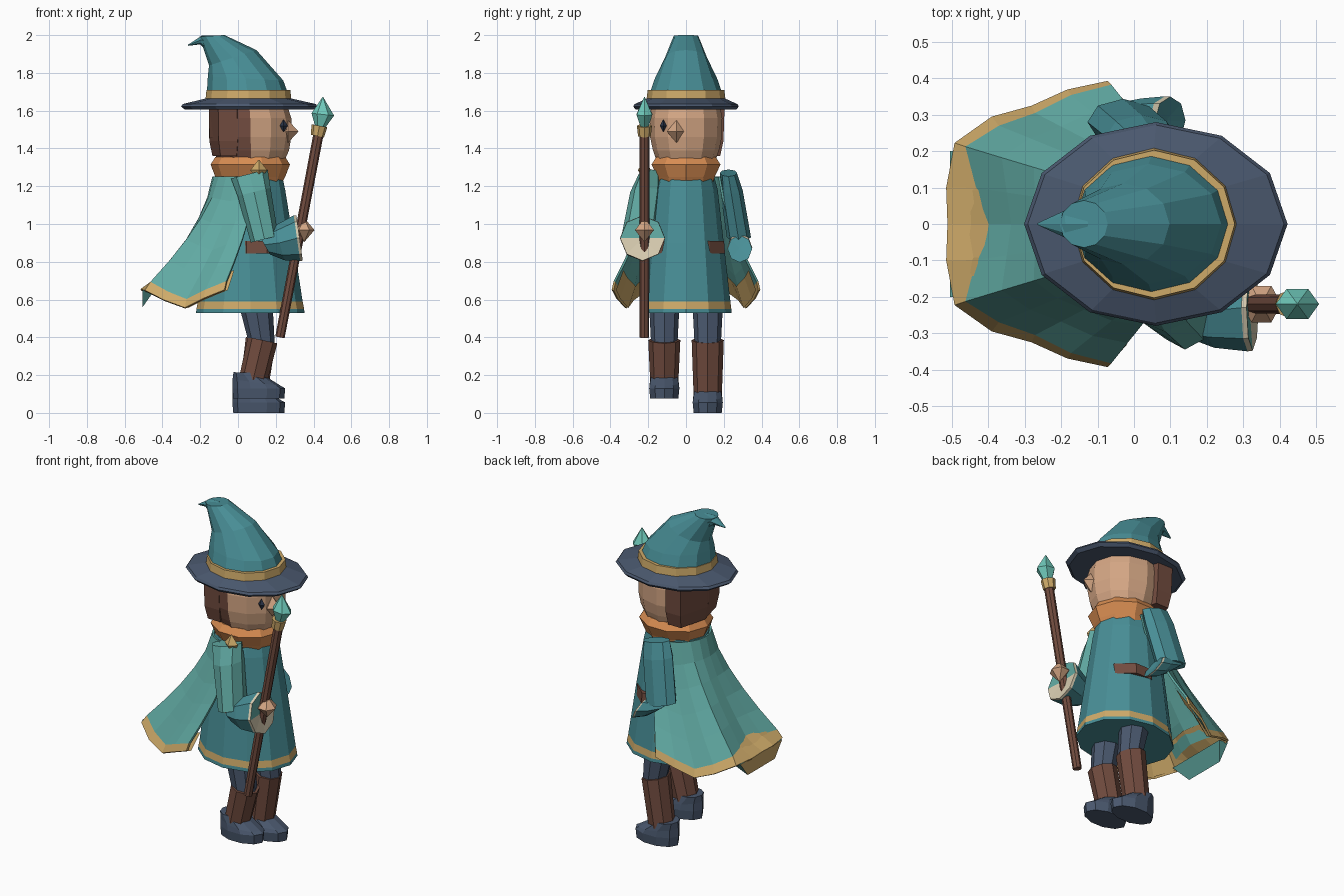
import bpy, bmesh, math
from mathutils import Vector

cube = bpy.data.objects.get("Cube")
if cube:
    bpy.data.objects.remove(cube)

COLOURS = {
    "teal cloth": (72, 142, 150), "light teal cloth": (97, 170, 163),
    "gold trim": (206, 170, 105), "slate": (74, 88, 110),
    "orange scarf": (216, 141, 82), "skin": (212, 166, 132),
    "brown leather": (114, 76, 63), "cream lining": (218, 206, 178),
    "crystal": (112, 203, 188), "dark eye": (42, 52, 72),
}
MATS = {}
for label, rgb in COLOURS.items():
    m = bpy.data.materials.new(label)
    m.use_nodes = True
    col = [((c / 255 + 0.055) / 1.055) ** 2.4 for c in rgb] + [1]
    m.diffuse_color = col
    bsdf = m.node_tree.nodes["Principled BSDF"]
    bsdf.inputs["Base Color"].default_value = col
    bsdf.inputs["Roughness"].default_value = 0.9
    MATS[label] = m


def finish(name, bm, mats):
    bmesh.ops.recalc_face_normals(bm, faces=bm.faces)
    me = bpy.data.meshes.new(name)
    bm.to_mesh(me)
    bm.free()
    for label in mats:
        me.materials.append(MATS[label])
    ob = bpy.data.objects.new(name, me)
    bpy.context.collection.objects.link(ob)
    return ob


def loft(name, rings, n, bands, rule=None):
    """Skin n-sided rings (x, y, z, rx, ry, tilt); bands holds one colour per strip."""
    if isinstance(bands, str):
        bands = [bands] * (len(rings) - 1)
    mats = list(dict.fromkeys(bands))
    if rule:
        mats.append(rule[0])
    bm = bmesh.new()
    loops = []
    for x, y, z, rx, ry, tilt in rings:
        u = Vector((math.cos(math.radians(tilt)), 0, math.sin(math.radians(tilt))))
        loop = []
        for i in range(n):
            a = math.tau * i / n
            loop.append(bm.verts.new(Vector((x, y, z)) + u * rx * math.cos(a)
                                     + Vector((0, ry * math.sin(a), 0))))
        loops.append(loop)
    for k, band in enumerate(bands):
        for i in range(n):
            j = (i + 1) % n
            f = bm.faces.new((loops[k][i], loops[k][j], loops[k + 1][j], loops[k + 1][i]))
            f.material_index = mats.index(band)
    bm.faces.new(loops[0]).material_index = mats.index(bands[0])
    bm.faces.new(loops[-1]).material_index = mats.index(bands[-1])
    if rule:
        for f in bm.faces:
            if rule[1](f.calc_center_median(), mats[f.material_index]):
                f.material_index = len(mats) - 1
    return finish(name, bm, mats)


def gem(name, x, y, z, rx, ry, rz, n, mat):
    return loft(name, [(x, y, z - rz, 0.002, 0.002, 0), (x, y, z, rx, ry, 0),
                       (x, y, z + rz, 0.002, 0.002, 0)], n, mat)


# Hat: brim, band, flat-topped crown and drooping tip
loft("hat_brim", [(0.06, 0, 1.605, 0.34, 0.265, 0), (0.06, 0, 1.622, 0.362, 0.28, 0),
                  (0.06, 0, 1.635, 0.352, 0.272, 0), (0.055, 0, 1.665, 0.225, 0.205, 0)], 12, "slate")
loft("hat_band", [(0.055, 0, 1.65, 0.228, 0.21, 0), (0.055, 0, 1.71, 0.222, 0.203, 0)],
     12, "gold trim")
loft("hat_crown", [(0.05, 0, 1.69, 0.215, 0.193, 0), (0.04, 0, 1.77, 0.2, 0.165, -3),
                   (-0.028, 0, 1.88, 0.132, 0.112, 18), (-0.138, 0, 1.996, 0.066, 0.065, 4)],
     12, "teal cloth")
loft("hat_tip", [(-0.145, 0, 1.958, 0.045, 0.06, 65), (-0.195, 0, 1.975, 0.025, 0.035, 75),
                 (-0.264, 0, 1.946, 0.003, 0.003, 110)], 8, "teal cloth")

# Head, with a hair shell at the back
loft("head", [(0.07, 0, 1.32, 0.17, 0.15, 0), (0.07, 0, 1.39, 0.2, 0.175, 0),
              (0.065, 0, 1.46, 0.217, 0.19, 0), (0.065, 0, 1.56, 0.217, 0.192, 0),
              (0.06, 0, 1.63, 0.2, 0.18, 0)], 12, "skin",
     ("brown leather", lambda c, m: c.x < (0.06 if c.y < 0 else 0)))
loft("hair", [(-0.05, 0.012, 1.36, 0.085, 0.195, 0), (-0.052, 0.012, 1.44, 0.1, 0.215, 0),
              (-0.055, 0.012, 1.62, 0.1, 0.222, 0)], 6, "brown leather")
gem("nose", 0.265, -0.05, 1.49, 0.055, 0.052, 0.058, 4, "skin")
gem("right_eye", 0.242, -0.12, 1.52, 0.022, 0.018, 0.032, 4, "dark eye")

# Scarf
loft("scarf", [(0.06, 0, 1.22, 0.175, 0.15, 0), (0.065, 0, 1.25, 0.185, 0.16, 0),
               (0.065, 0, 1.315, 0.21, 0.192, 0), (0.065, 0, 1.355, 0.185, 0.165, 0)],
     10, "orange scarf")

# Tunic with a gold hem stripe, and belt
loft("tunic", [(0.065, 0, 0.53, 0.287, 0.242, 0), (0.065, 0, 0.55, 0.285, 0.24, 0),
               (0.065, 0, 0.59, 0.277, 0.235, 0), (0.06, 0, 0.9, 0.235, 0.2, 0),
               (0.055, 0, 1.18, 0.195, 0.168, 0), (0.055, 0, 1.25, 0.18, 0.15, 0)], 12,
     ["teal cloth", "gold trim"] + ["teal cloth"] * 3)
loft("belt", [(0.1, 0, 0.845, 0.175, 0.217, 0), (0.1, 0, 0.91, 0.175, 0.212, 0)],
     10, "brown leather")

# Cape: half columns (upper trim x, y, hem x, y, z), mirrored across y
HALF = [(-0.41, 0, -0.51, 0, 0.65), (-0.43, 0.1, -0.513, 0.1, 0.65),
        (-0.46, 0.21, -0.49, 0.22, 0.645), (-0.37, 0.265, -0.39, 0.29, 0.595),
        (-0.27, 0.3, -0.28, 0.32, 0.555), (-0.17, 0.35, -0.18, 0.365, 0.605),
        (-0.06, 0.378, -0.07, 0.388, 0.65)]
ROWS = 5


def cape_column(k, side):
    tx, ty, hx, hy, hz = HALF[k]
    a = math.radians(180 - 17 * k)
    top = Vector((0.06 + 0.19 * math.cos(a), 0.18 * math.sin(a), 1.25))
    low = Vector((tx, ty, hz + 0.045))
    pts = []
    for r in range(ROWS + 1):
        s = r / ROWS
        p = top.lerp(low, s ** 1.45)
        p.z = top.z + (low.z - top.z) * s
        pts.append(p)
    pts.append(Vector((hx, hy, hz)))
    return [Vector((p.x, p.y * side, p.z)) for p in pts]


def sheet(name, columns, mats, trim_row):
    bm = bmesh.new()
    grid = [[bm.verts.new(p) for p in column] for column in columns]
    for left, right in zip(grid, grid[1:]):
        for r in range(len(left) - 1):
            f = bm.faces.new((left[r], left[r + 1], right[r + 1], right[r]))
            f.material_index = int(r == trim_row)
    return finish(name, bm, mats)


last = len(HALF) - 1
columns = [cape_column(k, -1) for k in range(last, 0, -1)]
columns += [cape_column(k, 1) for k in range(last + 1)]
cape = sheet("cape", columns, ["light teal cloth", "gold trim"], ROWS)
mod = cape.modifiers.new("thickness", "SOLIDIFY")
mod.thickness = 0.012
mod.offset = 0

# Wide gold facing on the inside of the hem
facing = []
for column in columns:
    pair = [column[-2].lerp(column[-3], 0.55), column[-1]]
    facing.append([Vector((p.x + 0.016, p.y * 0.955, p.z)) for p in pair])
sheet("cape_hem_facing", facing, ["gold trim"], -1)

# Folded back hem: gold outside, cloth underneath
bm = bmesh.new()
spread = (-2, -1, 0, 1, 2)
upper = [bm.verts.new((-0.505, y * 0.1, 0.65)) for y in spread]
inner = [bm.verts.new((-0.445, y * 0.1, 0.645)) for y in spread]
tip = [bm.verts.new((-0.505, y * 0.065, 0.56)) for y in spread]
for a, b, mat in ((upper, tip, 1), (tip, inner, 0), (inner, upper, 0)):
    for i in range(4):
        bm.faces.new((a[i], a[i + 1], b[i + 1], b[i])).material_index = mat
for i in (0, 4):
    bm.faces.new((upper[i], inner[i], tip[i]))
finish("cape_back_fold", bm, ["light teal cloth", "gold trim"])

# Right arm, raised forward to hold the staff
loft("right_upper_sleeve", [(0.06, -0.19, 1.265, 0.1, 0.06, 14), (0.085, -0.21, 1.17, 0.09, 0.085, 14),
                            (0.14, -0.25, 0.92, 0.075, 0.095, 14)], 8, "light teal cloth")
loft("right_cuff", [(0.14, -0.25, 0.89, 0.06, 0.06, -60), (0.22, -0.24, 0.9, 0.095, 0.1, -75),
                    (0.312, -0.23, 0.925, 0.122, 0.12, -82),
                    (0.326, -0.23, 0.925, 0.12, 0.118, -82),
                    (0.318, -0.23, 0.925, 0.004, 0.004, -82)], 8,
     ["teal cloth", "teal cloth", "cream lining", "light teal cloth"],
     ("cream lining", lambda c, m: m == "light teal cloth" and c.z < 0.935))
gem("right_hand", 0.35, -0.22, 0.968, 0.055, 0.058, 0.062, 6, "skin")
gem("shoulder_clasp", 0.11, -0.22, 1.285, 0.045, 0.035, 0.055, 4, "gold trim")

# Left arm, hanging at the side
loft("left_upper_sleeve", [(0.04, 0.225, 1.27, 0.09, 0.045, -12), (0.02, 0.24, 1.18, 0.1, 0.06, -12),
                           (-0.03, 0.28, 0.93, 0.1, 0.064, -12)], 8, "teal cloth")
loft("left_cuff", [(-0.06, 0.28, 0.92, 0.06, 0.05, -40), (0.02, 0.285, 0.89, 0.08, 0.06, -55),
                   (0.085, 0.285, 0.875, 0.085, 0.066, -60), (0.1, 0.285, 0.868, 0.083, 0.065, -60),
                   (0.09, 0.285, 0.872, 0.004, 0.004, -60)], 8,
     ["teal cloth", "teal cloth", "cream lining", "teal cloth"])

# Staff with ferrule and crystal
loft("staff", [(0.222, -0.22, 0.4, 0.025, 0.025, -11), (0.425, -0.22, 1.47, 0.027, 0.027, -11)],
     8, "brown leather")
loft("staff_ferrule", [(0.421, -0.22, 1.465, 0.035, 0.034, -11),
                       (0.431, -0.22, 1.52, 0.043, 0.04, -11)], 8, "gold trim")
loft("staff_crystal", [(0.434, -0.22, 1.51, 0.025, 0.022, -11), (0.449, -0.22, 1.58, 0.06, 0.048, -6),
                       (0.449, -0.22, 1.672, 0.002, 0.002, 0)], 6, "crystal")

# Legs: trousers, gaiters and boots; the right foot is lifted
for name, y, lift, knee in (("right", -0.115, 0.075, 0.13), ("left", 0.115, 0, 0.12)):
    loft(name + "_trouser", [(0.125, y, 0.37, 0.07, 0.07, -6), (0.095, y, 0.56, 0.09, 0.08, -6)],
         8, "slate")
    loft(name + "_gaiter", [(0.08, y, 0.1 + lift, 0.075, 0.075, -12),
                            (knee, y, 0.385, 0.08, 0.085, -12)], 8, "brown leather")
    loft(name + "_boot", [(0.11, y, lift, 0.135, 0.078, 0), (0.11, y, lift + 0.055, 0.14, 0.084, 0),
                          (0.1, y, lift + 0.085, 0.13, 0.08, -8),
                          (0.048, y, lift + 0.138, 0.072, 0.07, -2)], 10, "slate")
